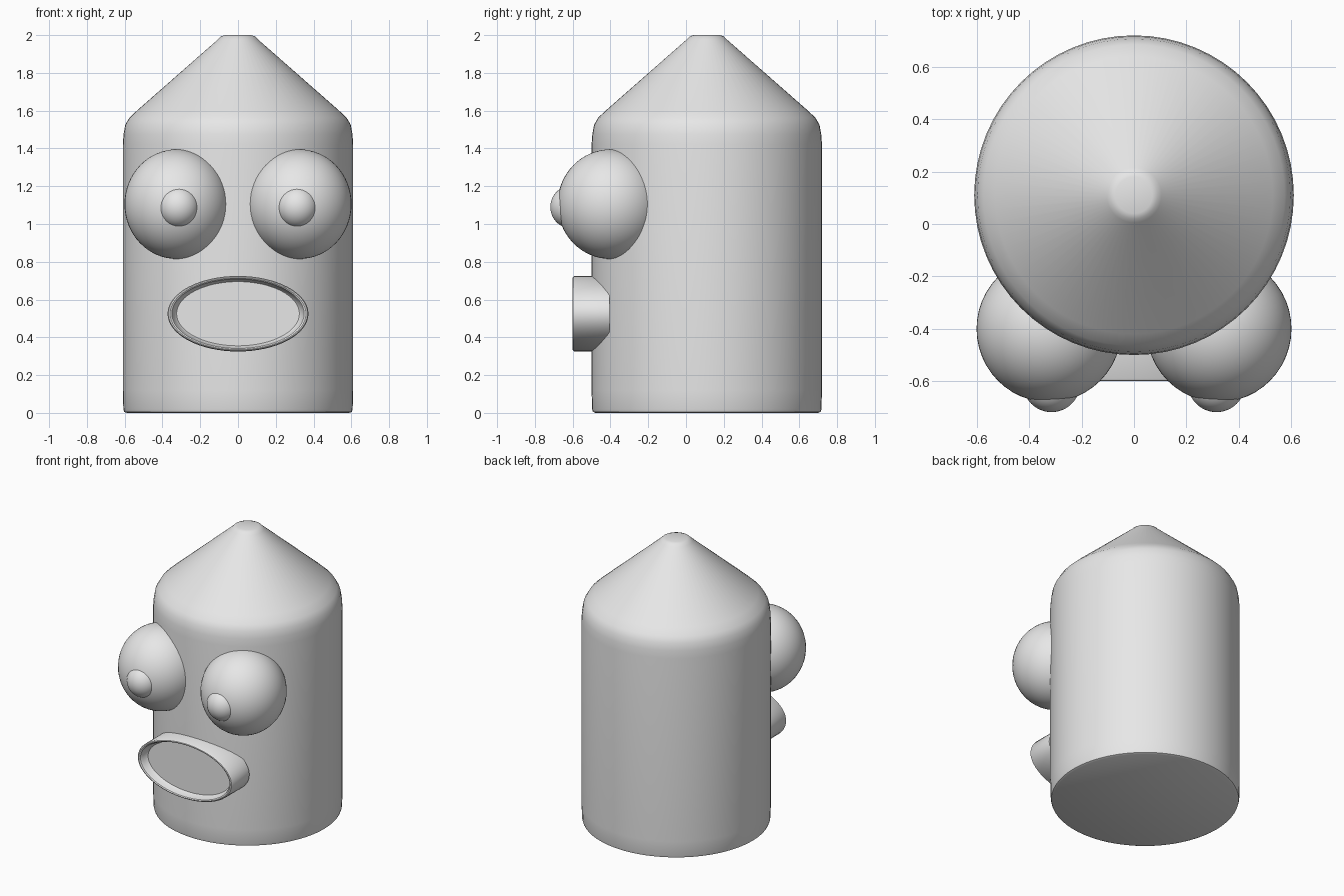
import bpy, bmesh, math

if "Cube" in bpy.data.objects:
    bpy.data.objects.remove(bpy.data.objects["Cube"])

grey = bpy.data.materials.new("light_grey")
grey.diffuse_color = (0.8, 0.8, 0.8, 1)
grey.use_nodes = True
grey.node_tree.nodes["Principled BSDF"].inputs["Base Color"].default_value = grey.diffuse_color


def finish(bm, name, angle=35):
    bmesh.ops.recalc_face_normals(bm, faces=bm.faces)
    mesh = bpy.data.meshes.new(name)
    bm.to_mesh(mesh)
    bm.free()
    mesh.materials.append(grey)
    obj = bpy.data.objects.new(name, mesh)
    bpy.context.collection.objects.link(obj)
    bpy.ops.object.select_all(action='DESELECT')
    obj.select_set(True)
    bpy.context.view_layer.objects.active = obj
    bpy.ops.object.shade_smooth_by_angle(angle=math.radians(angle))
    return obj


def loft(name, rings, place, n=64):
    """Skin a list of rings; place(ring, cos, sin) gives each point."""
    bm = bmesh.new()
    loops = []
    for r in rings:
        loops.append([bm.verts.new(place(r, math.cos(2 * math.pi * i / n),
                                         math.sin(2 * math.pi * i / n)))
                      for i in range(n)])
    for a, b in zip(loops, loops[1:]):
        for i in range(n):
            j = (i + 1) % n
            bm.faces.new((a[i], a[j], b[j], b[i]))
    bm.faces.new(loops[0])
    bm.faces.new(loops[-1])
    return finish(bm, name)


def ball(name, centre, radii):
    bm = bmesh.new()
    bmesh.ops.create_uvsphere(bm, u_segments=48, v_segments=32, radius=1)
    bmesh.ops.scale(bm, vec=radii, verts=bm.verts)
    bmesh.ops.translate(bm, vec=centre, verts=bm.verts)
    return finish(bm, name, 60)


# Body with a blunt conical top: (radius, height)
profile = [(0.59, 0), (0.603, 0.006), (0.607, 0.02), (0.61, 0.12), (0.61, 1.42),
           (0.606, 1.475), (0.597, 1.525), (0.575, 1.563), (0.53, 1.605),
           (0.105, 1.978), (0.09, 1.993), (0.07, 2.0)]
loft("body", profile, lambda r, c, s: (r[0] * c, 0.11 + r[0] * s, r[1]))

# Oval mouth with a raised lip: (half width, half height, y)
mouth = [(0.373, 0.2, -0.405), (0.373, 0.2, -0.59), (0.368, 0.195, -0.598),
         (0.36, 0.19, -0.6), (0.35, 0.184, -0.595), (0.342, 0.18, -0.58),
         (0.335, 0.176, -0.555), (0.325, 0.17, -0.545)]
loft("mouth", mouth, lambda r, c, s: (r[0] * c, r[2], 0.525 + r[1] * s))

# Eyes and pupils on both sides
for side, sign in (("left", -1), ("right", 1)):
    ball(side + "_eye", (sign * 0.324, -0.40, 1.105), (0.277, 0.28, 0.29))
    ball(side + "_pupil", (sign * 0.315, -0.61, 1.09), (0.109, 0.108, 0.112))
